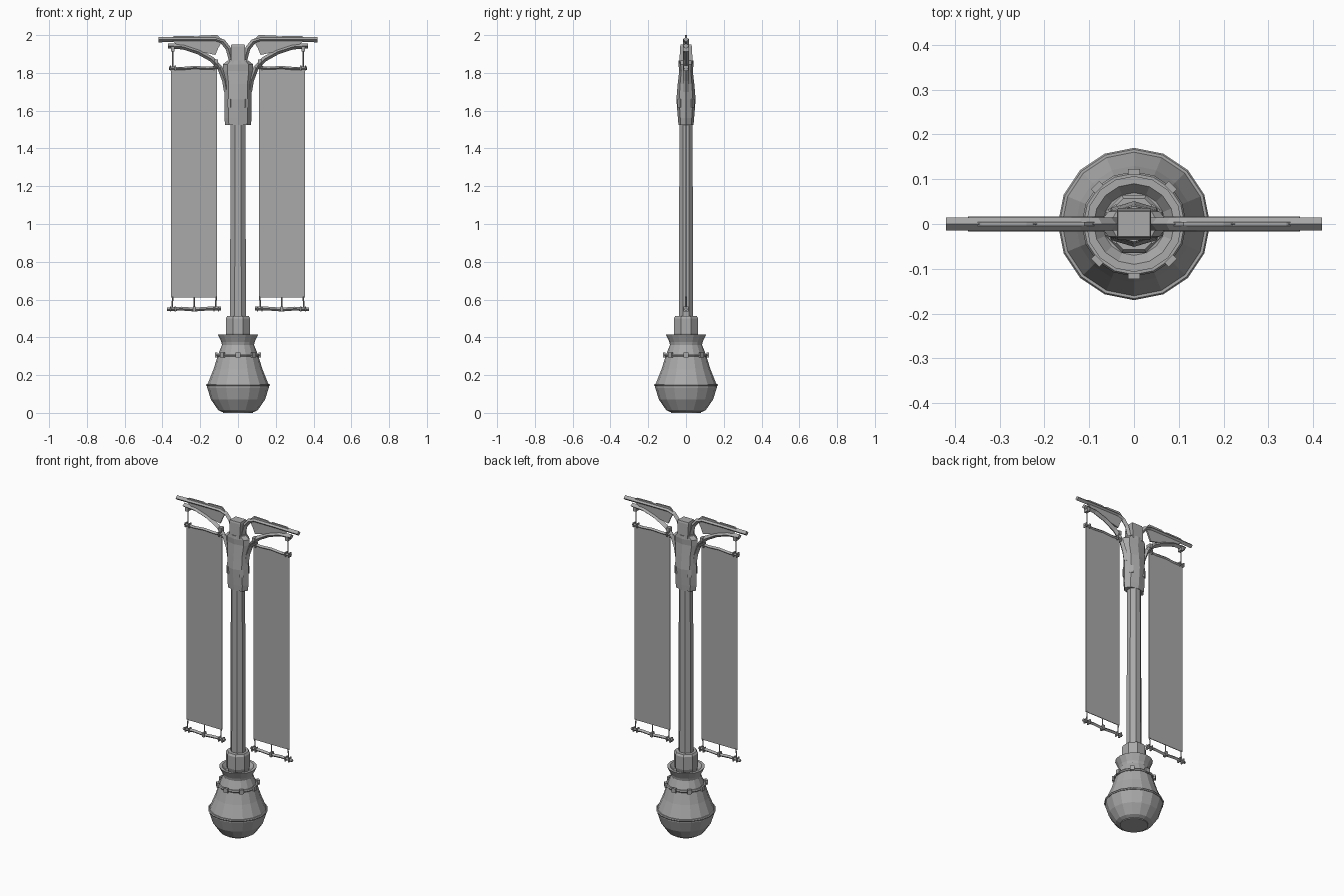
import bpy, bmesh, math
from mathutils import Vector

cube = bpy.data.objects.get("Cube")
if cube:
    bpy.data.objects.remove(cube)

grey = bpy.data.materials.new("plain_grey")
grey.use_nodes = True
COL = (0.4, 0.4, 0.4, 1)
grey.diffuse_color = COL
grey.node_tree.nodes["Principled BSDF"].inputs["Base Color"].default_value = COL


def finish(name, bm):
    bmesh.ops.recalc_face_normals(bm, faces=bm.faces)
    me = bpy.data.meshes.new(name)
    bm.to_mesh(me)
    bm.free()
    me.materials.append(grey)
    ob = bpy.data.objects.new(name, me)
    bpy.context.collection.objects.link(ob)
    return ob


def skin(name, rings, closed=False):
    """Bridge equal rings of points; cap the ends unless closed."""
    bm = bmesh.new()
    vs = [[bm.verts.new(p) for p in r] for r in rings]
    n = len(vs[0])
    pairs = list(zip(vs, vs[1:])) + ([(vs[-1], vs[0])] if closed else [])
    for a, b in pairs:
        for i in range(n):
            j = (i + 1) % n
            bm.faces.new((a[i], a[j], b[j], b[i]))
    if not closed:
        bm.faces.new(vs[0])
        bm.faces.new(vs[-1])
    return finish(name, bm)


def loft(name, sections, n, turn=0.0):
    """Stack of n-sided elliptical sections (z, rx, ry)."""
    ang = [2 * math.pi * (i + turn) / n for i in range(n)]
    return skin(name, [[(rx * math.cos(a), ry * math.sin(a), z) for a in ang]
                       for z, rx, ry in sections])


def tube(name, path, hy, hz, s=1):
    """Diamond-section bar along x,z points, mirrored by s."""
    pts = [Vector((s * x, 0, z)) for x, z in path]
    rings = []
    for i, p in enumerate(pts):
        t = (pts[min(i + 1, len(pts) - 1)] - pts[max(i - 1, 0)]).normalized()
        nrm = Vector((-t.z, 0, t.x))
        side = Vector((0, hy, 0))
        rings.append([p + nrm * hz, p + side, p - nrm * hz, p - side])
    return skin(name, rings)


def hoop(name, r, z, m):
    rings = []
    for i in range(16):
        a = math.tau * i / 16
        rings.append([((r + m * math.cos(b)) * math.cos(a),
                       (r + m * math.cos(b)) * math.sin(a), z + m * math.sin(b))
                      for b in (k * math.tau / 6 for k in range(6))])
    return skin(name, rings, True)


def plate(name, outline, t, s=1):
    return skin(name, [[(s * x, y, z) for x, z in outline] for y in (-t, t)])


def box(name, loc, size, angle=0.0):
    bm = bmesh.new()
    bmesh.ops.create_cube(bm, size=1)
    bmesh.ops.scale(bm, vec=size, verts=bm.verts)
    ob = finish(name, bm)
    ob.location = loc
    ob.rotation_euler.z = angle
    return ob


# Vase-shaped base with hoops and studs
profile = [(0.005, 0.085), (0.015, 0.105), (0.07, 0.143), (0.135, 0.164), (0.15, 0.162),
           (0.23, 0.13), (0.31, 0.105), (0.36, 0.085), (0.375, 0.088), (0.415, 0.107),
           (0.415, 0.09), (0.39, 0.07)]
loft("base", [(z, r, r) for z, r in profile], 16)
loft("base_foot", [(0, 0.08, 0.08), (0.01, 0.08, 0.08)], 16)
hoop("lower_hoop", 0.163, 0.148, 0.007)
hoop("upper_hoop", 0.109, 0.305, 0.008)
for i in range(8):
    a = math.tau * i / 8
    box("hoop_stud", (0.116 * math.cos(a), 0.116 * math.sin(a), 0.307),
        (0.014, 0.026, 0.026), a)

# Collar and pole
loft("collar", [(0.39, 0.06, 0.06), (0.42, 0.07, 0.07), (0.50, 0.07, 0.07),
                (0.512, 0.062, 0.062)], 8, 0.5)
loft("pole", [(0.50, 0.046, 0.040), (1.56, 0.042, 0.038)], 8, 0.5)

# Head casing, eave and top cap
loft("head", [(1.525, 0.068, 0.040), (1.56, 0.072, 0.043), (1.66, 0.071, 0.051),
              (1.74, 0.070, 0.044), (1.81, 0.080, 0.036), (1.845, 0.080, 0.040),
              (1.865, 0.055, 0.040)], 8)
loft("top_cap", [(1.85, 0.050, 0.050), (1.94, 0.054, 0.044), (1.95, 0.050, 0.040)], 4, 0.5)
for sx in (-1, 1):
    for sy in (-1, 1):
        box("head_window", (sx * 0.046, sy * 0.033, 1.64), (0.022, 0.012, 0.045),
            -sx * sy * 0.6)

for s, side in ((1, "left"), (-1, "right")):
    # Arms and the web between them
    tube(side + "_upper_arm", [(0.42, 1.976), (0.25, 1.978), (0.12, 1.978), (0.08, 1.965),
                               (0.052, 1.93), (0.035, 1.87)], 0.015, 0.014, s)
    tube(side + "_lower_arm", [(0.37, 1.943), (0.29, 1.938), (0.21, 1.912), (0.14, 1.873),
                               (0.095, 1.825), (0.07, 1.76), (0.06, 1.70)], 0.017, 0.014, s)
    plate(side + "_web", [(0.35, 1.97), (0.31, 1.94), (0.21, 1.915), (0.12, 1.895),
                          (0.105, 1.93), (0.085, 1.968)], 0.005, s)
    plate(side + "_arm_crest", [(0.36, 1.98), (0.34, 1.994), (0.24, 1.996), (0.22, 1.99),
                                (0.20, 1.998), (0.11, 2.0), (0.08, 1.97)], 0.005, s)

    # Banner between two rails
    plate(side + "_banner", [(0.11, 0.61), (0.355, 0.61), (0.355, 1.83), (0.11, 1.83)],
          0.002, s)
    tube(side + "_top_rail", [(0.365, 1.825), (0.30, 1.822), (0.23, 1.828), (0.16, 1.824),
                              (0.09, 1.83)], 0.010, 0.009, s)
    tube(side + "_bottom_rail", [(0.375, 0.548), (0.30, 0.552), (0.23, 0.547), (0.16, 0.552),
                                 (0.09, 0.552)], 0.010, 0.010, s)
    for x in (0.345, 0.115):
        top = 1.94 if x > 0.2 else 1.87
        tube(side + "_hanger", [(x, 1.82), (x, top)], 0.004, 0.004, s)
        box(side + "_hanger_clip", (s * x, 0, top - 0.012), (0.018, 0.03, 0.028))
        tube(side + "_cord", [(x + 0.005, 0.55), (x, 0.615)], 0.004, 0.004, s)
        for z in (0.55, 1.825):
            for d in (-0.012, 0.012):
                box(side + "_rail_band", (s * (x + d), 0, z), (0.007, 0.026, 0.026))
    tube(side + "_middle_cord", [(0.232, 0.55), (0.232, 0.612)], 0.004, 0.004, s)
    box(side + "_middle_band", (s * 0.232, 0, 0.55), (0.012, 0.026, 0.028))
